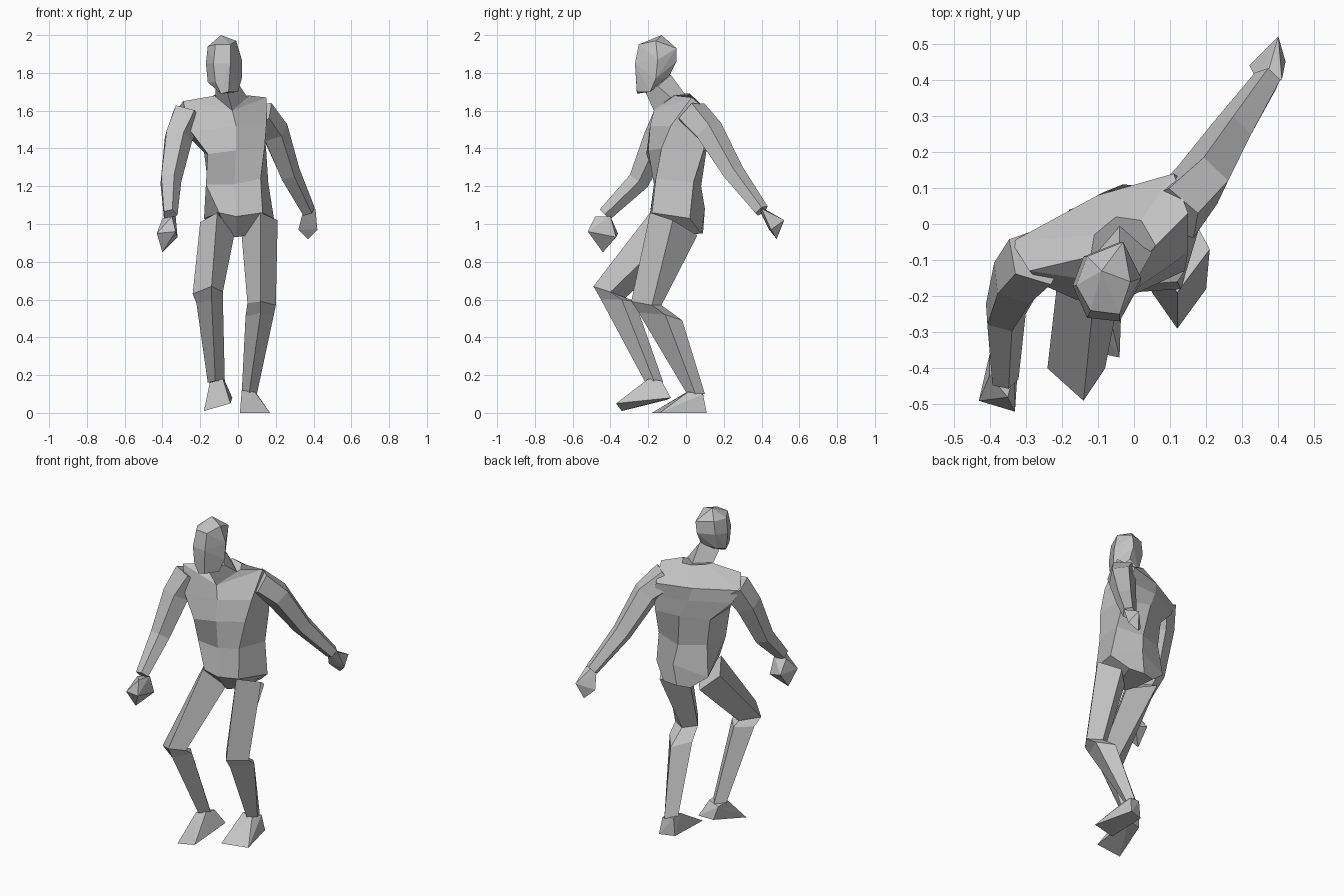
import bpy
import bmesh
from math import cos, sin, tau
from mathutils import Vector

default_cube = bpy.data.objects.get("Cube")
if default_cube:
    bpy.data.objects.remove(default_cube, do_unlink=True)

UNIT = 0.01  # all coordinates below are in hundredths of a unit

# Single clay-grey material
grey = bpy.data.materials.new("clay_grey")
grey.use_nodes = True
grey_colour = (0.55, 0.55, 0.55, 1)
grey.diffuse_color = grey_colour
grey.node_tree.nodes["Principled BSDF"].inputs["Base Color"].default_value = grey_colour


def finish(name, bm):
    """Turn a bmesh into a flat-shaded object in the scene."""
    bmesh.ops.recalc_face_normals(bm, faces=bm.faces[:])
    mesh = bpy.data.meshes.new(name)
    bm.to_mesh(mesh)
    bm.free()
    mesh.materials.append(grey)
    mesh.shade_flat()
    part = bpy.data.objects.new(name, mesh)
    bpy.context.scene.collection.objects.link(part)
    return part


def loft(name, rings):
    """Skin a list of cross-sections that have equal corner counts."""
    bm = bmesh.new()
    loops = [[bm.verts.new(Vector(corner) * UNIT) for corner in ring] for ring in rings]
    for lower, upper in zip(loops, loops[1:]):
        count = len(lower)
        for i in range(count):
            j = (i + 1) % count
            bm.faces.new((lower[i], lower[j], upper[j], upper[i]))
    bm.faces.new(list(reversed(loops[0])))
    bm.faces.new(loops[-1])
    return finish(name, bm)


def hull(name, corners):
    """Wrap a faceted block around a few corner points."""
    bm = bmesh.new()
    for corner in corners:
        bm.verts.new(Vector(corner) * UNIT)
    bmesh.ops.convex_hull(bm, input=bm.verts[:])
    loose = [v for v in bm.verts if not v.link_faces]
    bmesh.ops.delete(bm, geom=loose, context="VERTS")
    return finish(name, bm)


def tube(name, path, sides=5):
    """Sweep a tapering polygon along joints given as (x, y, z, radius)."""
    centres = [Vector(joint[:3]) for joint in path]
    rings = []
    for k, centre in enumerate(centres):
        ahead = centres[min(k + 1, len(centres) - 1)]
        behind = centres[max(k - 1, 0)]
        tangent = (ahead - behind).normalized()
        across = tangent.cross(Vector((0, 1, 0))).normalized()
        along = tangent.cross(across)
        radius = path[k][3]
        rings.append([
            centre + radius * (across * cos(tau * i / sides) + along * sin(tau * i / sides))
            for i in range(sides)
        ])
    return loft(name, rings)


# Torso: corners run front middle, left front, left back, back middle, right back, right front
crotch = [(-1, -10, 93), (5, -8, 94), (10, 8, 95), (0, 9, 95), (-8, 7, 95), (-5, -8, 94)]
hips = [(-1, -19, 104), (13, -18, 106), (19, 2, 103), (2, 10, 108), (-18, 4, 103), (-10, -19, 106)]
waist = [(-2, -17, 121), (12, -16, 124), (16, 4, 122), (0, 8, 120), (-16, 2, 122), (-17, -15, 121)]
ribs = [(-1, -20, 139), (14, -13, 140), (15, 9, 138), (-3, 11, 140), (-18, 2, 138), (-16, -21, 137)]
chest = [(-1, -19, 152), (15, -8, 152), (14, 12, 149), (-8, 9, 150), (-30, -3, 150), (-25, -17, 149)]
shoulders = [(-3, -17, 160), (15, 3, 167), (11, 14, 158), (-10, 8, 158), (-34, -5, 158), (-29, -13, 165)]
collar = [(-3, -16, 161), (6, -6, 168), (2, 1, 168), (-5, 2, 169), (-11, -3, 169), (-12, -9, 168)]
loft("torso", [crotch, hips, waist, ribs, chest, shoulders, collar])

# Neck leaning forward
neck_base = [(-3, -17, 160), (5, -8, 167), (-4, 0, 168), (-12, -9, 167)]
neck_top = [(-6, -22, 171), (1, -15, 173), (-4, -8, 179), (-12, -16, 174)]
loft("neck", [neck_base, neck_top])

# Head: crown, brow line and jaw
crown = [(-9, -13, 200), (-16, -17, 194), (-12, -24, 195), (-4, -25, 195),
         (-1, -16, 197), (-3, -5, 193), (-13, -9, 194)]
brow = [(-17, -17, 185), (-13, -26, 185), (-4, -27, 185), (2, -15, 187), (-4, -5, 186), (-14, -9, 186)]
jaw = [(-16, -17, 175), (-12, -26, 175), (-9, -26, 169), (-5, -26, 170), (2, -16, 177),
       (0, -19, 170), (-4, -9, 178), (-13, -12, 176)]
hull("head", crown + brow + jaw)

# Arms: left swings back, right swings forward
tube("left_arm", [(11, 3, 158, 9), (19, 12, 149, 8), (27, 25, 127, 6), (37, 40, 107, 4)])
tube("right_arm", [(-27, -9, 158, 9), (-32, -15, 146, 8), (-36, -25, 123, 6), (-36, -43, 105, 4)])

# Hands as closed fists
hull("left_hand", [(36, 38, 110), (41, 40, 108), (34, 40, 105), (32, 44, 97),
                   (40, 52, 102), (42, 45, 97), (37, 48, 92)])
hull("right_hand", [(-40, -42, 103), (-33, -40, 104), (-35, -48, 104), (-43, -49, 95),
                    (-33, -52, 96), (-40, -44, 85), (-32, -37, 93), (-40, -36, 95)])

# Left leg: corners run front, outer, back, inner
loft("left_leg", [
    [(12, -19, 106), (21, -7, 102), (14, 6, 94), (2, -6, 93)],
    [(12, -29, 59), (20, -18, 57), (12, -13, 57), (5, -19, 58)],
    [(12, -25, 53), (19, -11, 52), (12, -2, 49), (4, -12, 51)],
    [(6, 0, 11), (10, 5, 10), (8, 10, 10), (2, 5, 11)],
])

# Right leg: corners run front, inner, back, outer
loft("right_leg", [
    [(-11, -19, 106), (-2, -9, 94), (-13, 5, 94), (-20, -5, 101)],
    [(-14, -49, 67), (-8, -40, 64), (-14, -32, 61), (-24, -40, 63)],
    [(-14, -45, 60), (-8, -34, 60), (-14, -27, 59), (-22, -36, 58)],
    [(-12, -22, 17), (-7, -17, 17), (-11, -12, 16), (-16, -17, 16)],
])

# Feet as wedges from ankle to toe
hull("left_foot", [(2, 2, 12), (9, 1, 11), (10, 9, 10), (3, 8, 11),
                   (1, -18, 0), (17, -14, 0), (11, 11, 0), (2, 8, 0)])
hull("right_foot", [(-15, -20, 16), (-8, -20, 18), (-7, -13, 17), (-14, -12, 15),
                    (-18, -34, 1), (-4, -37, 5), (-3, -8, 8), (-12, -10, 7)])
